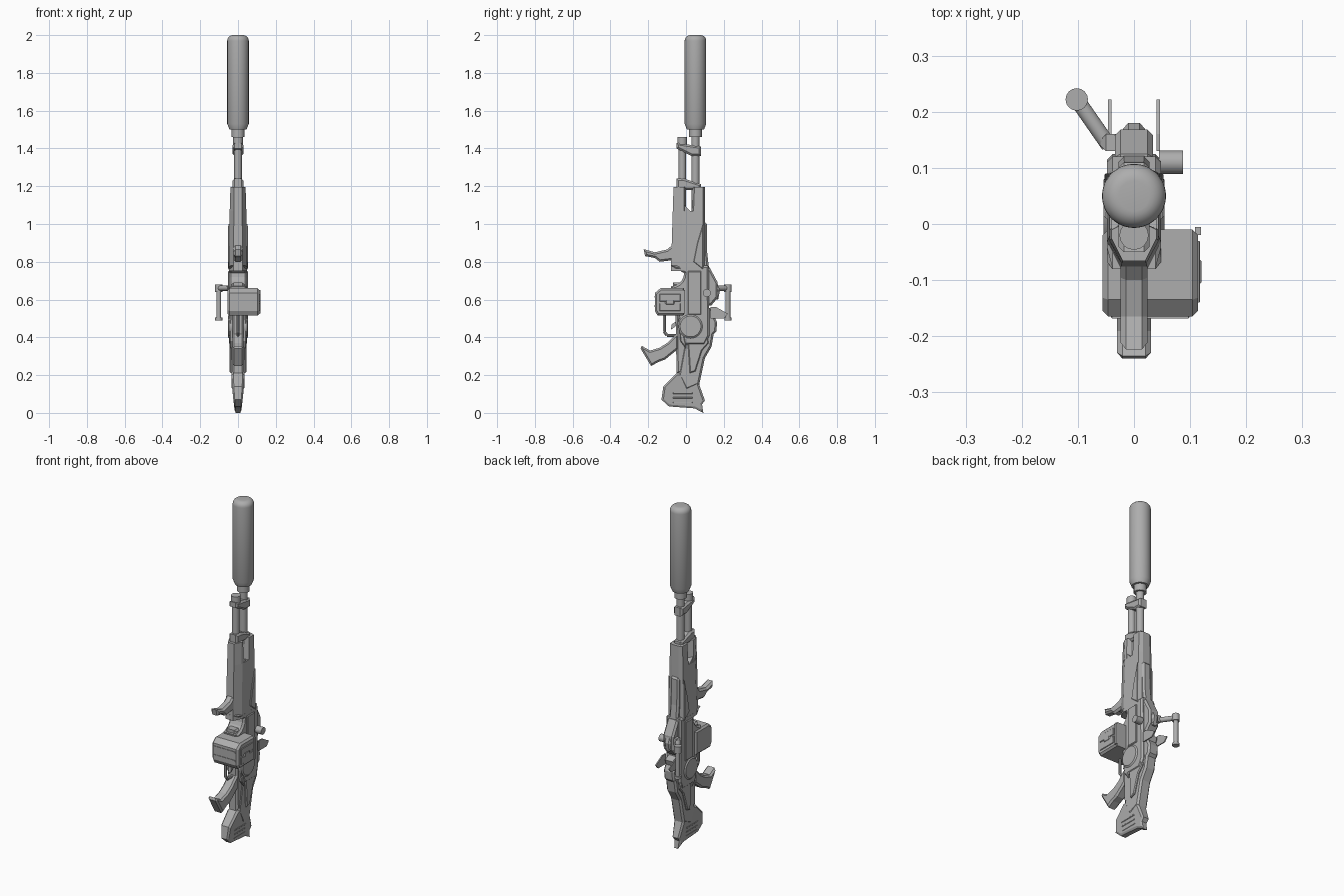
import bpy, bmesh, math
from mathutils import Vector

if "Cube" in bpy.data.objects:
    bpy.data.objects.remove(bpy.data.objects["Cube"], do_unlink=True)

X, Y, Z = Vector((1, 0, 0)), Vector((0, 1, 0)), Vector((0, 0, 1))
SIDES = (("right", -1), ("left", 1))
wide, medium, narrow = .048, .034, .024
chamfer = .01

colour = (.42, .42, .42, 1)
grey = bpy.data.materials.new("gunmetal grey")
grey.use_nodes = True
grey.diffuse_color = colour
grey.node_tree.nodes["Principled BSDF"].inputs["Base Color"].default_value = colour


def finish(name, bm, smooth=False):
    bmesh.ops.recalc_face_normals(bm, faces=bm.faces)
    mesh = bpy.data.meshes.new(name)
    bm.to_mesh(mesh)
    bm.free()
    part = bpy.data.objects.new(name, mesh)
    bpy.context.collection.objects.link(part)
    mesh.materials.append(grey)
    if smooth:
        bpy.ops.object.select_all(action='DESELECT')
        part.select_set(True)
        bpy.context.view_layer.objects.active = part
        bpy.ops.object.shade_smooth_by_angle(angle=math.radians(35))
    return part


def plate(name, outline, half, centre=0, bevel=chamfer, taper=None):
    """Side outline in (y, z), extruded across x, with chamfered rims."""
    bm = bmesh.new()
    face = bm.faces.new([bm.verts.new((-half, y, z)) for y, z in outline])
    extruded = bmesh.ops.extrude_face_region(bm, geom=[face])["geom"]
    for item in extruded:
        if isinstance(item, bmesh.types.BMVert):
            item.co.x = half
    if bevel:
        rim = [edge for edge in bm.edges if edge.verts[0].co.x == edge.verts[1].co.x]
        bmesh.ops.bevel(bm, geom=rim, offset=bevel, offset_type='OFFSET', segments=1,
                        profile=.5, affect='EDGES', clamp_overlap=True)
    for vert in bm.verts:
        vert.co.x = vert.co.x * (taper(vert.co.z) if taper else 1) + centre
    return finish(name, bm)


def block(name, front, back, low, high, half, centre=0, bevel=chamfer):
    outline = [(front, low), (back, low), (back, high), (front, high)]
    return plate(name, outline, half, centre, bevel)


def bridge(bm, rings):
    for low, high in zip(rings, rings[1:]):
        for k in range(len(low)):
            bm.faces.new((low[k - 1], low[k], high[k], high[k - 1]))
    bm.faces.new(rings[0])
    bm.faces.new(rings[-1])


def ridged(name, low, high, depth):
    """Octagonal loft between two sections (z, front, back, half width), ridged at the front."""
    bm = bmesh.new()
    rings = []
    for z, front, back, half in (low, high):
        ridge = half / 2
        quarter = [(ridge, front), (half, front + depth), (half, back - chamfer), (ridge, back)]
        loop = quarter + [(-x, y) for x, y in reversed(quarter)]
        rings.append([bm.verts.new((x, y, z)) for x, y in loop])
    bridge(bm, rings)
    return finish(name, bm)


def turned(name, origin, axis, profile, sides=32):
    """Profile of (radius, distance) turned round an axis."""
    bm = bmesh.new()
    turn = Z.rotation_difference(axis)
    rings = []
    for radius, distance in profile:
        angles = [math.tau * k / sides for k in range(sides)]
        rings.append([bm.verts.new(Vector(origin) + turn @ Vector(
            (radius * math.cos(a), radius * math.sin(a), distance))) for a in angles])
    bridge(bm, rings)
    return finish(name, bm, smooth=True)


def rod(name, start, end, radius, sides=16):
    span = Vector(end) - Vector(start)
    return turned(name, start, span.normalized(), [(radius, 0), (radius, span.length)], sides)


# Suppressor with a domed end, and its neck
bore = Y * .05
radius, dome = .057, .03
domed = [(radius - dome * (1 - math.cos(t)), 2 - dome * (1 - math.sin(t)))
         for t in (math.pi / 2 * k / 6 for k in range(7))]
turned("suppressor", bore, Z, [(.045, 1.5), (radius, 1.53)] + domed, sides=48)
rod("suppressor_neck", bore + Z * 1.46, bore + Z * 1.5, medium)

# Barrel and gas tube, tied by two bands
tube = Y * -.02
rod("barrel", bore + Z, bore + Z * 1.5, .022)
rod("gas_tube", tube + Z, tube + Z * 1.43, .02)
rod("gas_tube_cap", tube + Z * 1.42, tube + Z * 1.46, .026)
plate("muzzle_band", [(-.05, 1.4), (.03, 1.36), (.08, 1.36), (.08, 1.41), (-.05, 1.43)], .028)
plate("handguard_band", [(-.05, 1.18), (.08, 1.18), (.08, 1.21), (-.01, 1.24), (-.05, 1.24)], .028)

# Handguard, forked at the top around a through slot
fork, muzzle_end = 1.07, 1.195
ridged("handguard", (.75, -.08, .1, wide), (fork, -.07, .1, .044), depth=wide)
ridged("front_fork", (fork, -.07, .0, .044), (muzzle_end, -.066, .0, .04), depth=.04)
ridged("rear_fork", (fork, .03, .1, .044), (muzzle_end, .035, .1, .04), depth=chamfer)
plate("slot_ramp", [(-.01, 1.05), (.04, 1.05), (-.01, 1.1)], .04, bevel=0)
plate("rear_rail", [(.08, .72), (.127, .72), (.112, .85), (.11, 1), (.08, 1.03)], .028)

# Receiver with a curved cutaway in front of the feed
curve = [(-.01 - .07 * math.cos(t), .67 + .07 * math.sin(t))
         for t in (math.pi / 2 * k / 5 for k in range(6))]
cutaway = [(-.09 - y, 1.41 - z) for y, z in curve]
plate("receiver", cutaway + [(-.01, .36), (.1, .36), (.125, .41), (.12, .78), (-.08, .78)], wide)
plate("lower_spine", [(-.055, .52), (-.05, .21), (.0, .21), (.02, .4), (.0, .66), (-.04, .64)], .03)
for side, sign in SIDES:
    plate(side + "_spine_panel", [(-.04, .5), (-.03, .38), (.0, .34), (.0, .66)],
          chamfer, sign * medium, bevel=.004)
    block(side + "_receiver_cover", .01, .08, .52, .75, .006, sign * wide, bevel=.004)
    plate(side + "_handguard_rail", [(.04, .8), (.09, .76), (.09, 1), (.06, .9)],
          .005, sign * wide, bevel=.003)

# Round pivot drum through the receiver
drum = [(.055, -.054), (.063, -wide), (.063, wide), (.055, .054)]
turned("pivot_drum", (0, .024, .458), X, drum, sides=40)

# Rear sight housing, hump, ears and adjusting knob
plate("sight_housing", [(.09, .56), (.135, .57), (.168, .61), (.168, .69), (.125, .77), (.09, .77)], medium)
plate("sight_ridge", [(.12, .6), (.17, .6), (.18, .65), (.16, .7), (.12, .7)], .02)
plate("rear_hump", [(.09, .4), (.13, .4), (.16, .43), (.165, .48), (.15, .51), (.16, .54), (.09, .57)], medium)
for side, sign in SIDES:
    plate(side + "_ear", [(.13, .5), (.2, .5), (.222, .525), (.16, .56), (.13, .56)],
          .003, sign * .043, bevel=0)
knob = Y * .11 + Z * .635
rod("knob_stem", knob, knob + X * .05, .006)
rod("sight_knob", knob + X * .045, knob + X * .087, .021)

# Swinging handle on the right
hinge = Vector((-.045, .14, .66))
grip = Vector((-.102, .222, .66))
block("handle_mount", .13, .16, .64, .68, .02, -.04)
rod("handle_arm", hinge, grip, .014)
rod("handle_rod", grip - Z * .17, grip, .013)
rod("handle_knuckle", grip - Z * .02, grip + Z * .02, .02)
rod("handle_foot", grip - Z * .17, grip - Z * .155, .019)

# Foregrip
plate("foregrip", [(-.06, .81), (-.14, .8), (-.165, .82), (-.217, .83), (-.224, .867),
                   (-.165, .85), (-.1, .865), (-.06, .9)], narrow)

# Ammunition box with ribs, side panels, latch and feed neck
middle, half = .029, .085
plate("ammo_box", [(-.165, .54), (-.165, .635), (-.135, .66), (-.01, .66), (-.01, .517), (-.15, .515)],
      half, middle)
for level in (.56, .61):
    block("box_front_rib", -.168, -.15, level, level + chamfer, .07, middle, bevel=.002)
    block("box_side_panel", -.14, -.03, level - .02, level + .02, .004, middle + half, bevel=.002)
block("box_latch", -.11, -.06, .57, .6, .006, middle + half)
block("box_edge_clip", -.02, -.005, .525, .65, .005, middle + half, bevel=0)
block("feed_neck", -.07, -.01, .65, .69, medium)

# Trigger, guard and pistol grip
guard = [(-.115, .52), (-.115, .43), (-.1, .41), (-.04, .41)]
for start, end in zip(guard, guard[1:]):
    rod("trigger_guard", (0, *start), (0, *end), .008, sides=8)
plate("trigger", [(-.04, .49), (-.075, .47), (-.08, .44), (-.04, .47)], .008, bevel=0)
plate("pistol_grip", [(-.04, .43), (-.1, .37), (-.14, .345), (-.19, .33), (-.235, .355), (-.24, .34),
                      (-.185, .248), (-.145, .27), (-.11, .283), (-.04, .34)], .03)

# Stock neck, cheek plates and narrowing butt
plate("stock_neck", [(.0, .42), (.15, .44), (.135, .35), (.1, .29), (.07, .15), (.0, .12), (-.04, .2)], medium)
for side, sign in SIDES:
    plate(side + "_cheek_plate", [(.01, .37), (.11, .42), (.12, .37), (.085, .33), (.05, .22), (.02, .21)],
          chamfer, sign * medium, bevel=.005)
plate("butt", [(-.05, .21), (-.12, .14), (-.13, .07), (-.09, .034), (.045, .024), (.092, .0),
               (.085, .045), (.1, .066), (.07, .15), (.083, .215)],
      medium, taper=lambda z: min(1, .5 + z * 3))
for rib in range(3):
    level = .05 + rib * .025
    block("butt_rib", -.07, .035, level, level + chamfer, narrow + rib * .003, bevel=.003)
